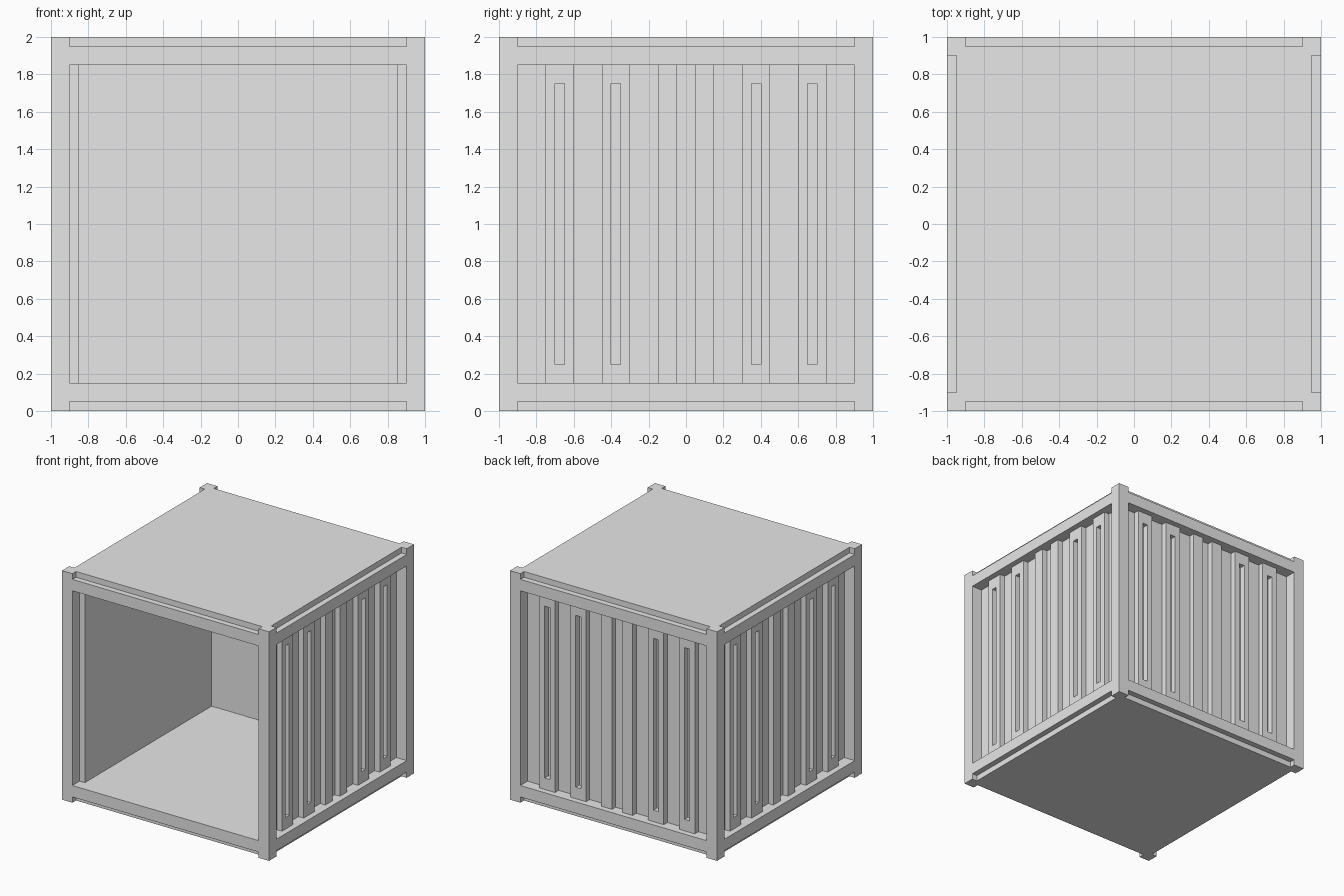
import bpy
import bmesh
from math import radians
from mathutils import Matrix, Vector

if "Cube" in bpy.data.objects:
    bpy.data.objects.remove(bpy.data.objects["Cube"], do_unlink=True)

# Single painted-metal colour
GREY = (0.8, 0.8, 0.8, 1.0)
metal = bpy.data.materials.new("light_grey_metal")
metal.use_nodes = True
metal.diffuse_color = GREY
metal.node_tree.nodes["Principled BSDF"].inputs["Base Color"].default_value = GREY

OUT = 1.0        # half size of the container
POST = 0.9       # inner edge of the posts
STEP = 0.05      # notch depth, wall thickness and rib depth
SILL, LINTEL = 0.15, 1.85


def finish(name, bm):
    bmesh.ops.recalc_face_normals(bm, faces=bm.faces)
    mesh = bpy.data.meshes.new(name)
    bm.to_mesh(mesh)
    bm.free()
    mesh.materials.append(metal)
    obj = bpy.data.objects.new(name, mesh)
    bpy.context.collection.objects.link(obj)
    return obj


def add_box(bm, lo, hi):
    lo, hi = Vector(lo), Vector(hi)
    matrix = Matrix.Translation((lo + hi) / 2) @ Matrix.Diagonal((*(hi - lo), 1))
    bmesh.ops.create_cube(bm, size=1, matrix=matrix)


def boxes(name, spans):
    bm = bmesh.new()
    for lo, hi in spans:
        add_box(bm, lo, hi)
    return finish(name, bm)


def cut(obj, spans):
    """Subtract a set of separate boxes from an object."""
    cutter = boxes("cutter", spans)
    cutter.hide_render = True
    mod = obj.modifiers.new("cut", 'BOOLEAN')
    mod.operation = 'DIFFERENCE'
    mod.solver = 'EXACT'
    mod.object = cutter
    bpy.context.view_layer.objects.active = obj
    bpy.ops.object.modifier_apply(modifier=mod.name)
    bpy.data.objects.remove(cutter, do_unlink=True)


# Frame: corner posts with floor and roof slabs, opened through both axes
frame = boxes("frame", [((-OUT, -OUT, 0), (OUT, OUT, 2 * OUT))])
cut(frame, [((-2, -POST, SILL), (2, POST, LINTEL))])
cut(frame, [((-POST, -2, SILL), (POST, 2, LINTEL))])

# Notches along the rails leave raised corner blocks
edge = OUT - STEP
for near, far in ((edge, 1.5), (-1.5, -edge)):
    for low, high in ((-0.5, STEP), (2 * OUT - STEP, 2.5)):
        cut(frame, [((near, -POST, low), (far, POST, high))])
        cut(frame, [((-POST, near, low), (POST, far, high))])

# Walls: one U-shaped shell, open at the front
inner = POST - STEP
outline = [(-POST, -POST), (-inner, -POST), (-inner, inner), (inner, inner),
           (inner, -POST), (POST, -POST), (POST, POST), (-POST, POST)]
bm = bmesh.new()
base = bm.faces.new([bm.verts.new((x, y, SILL)) for x, y in outline])
top = bmesh.ops.extrude_face_region(bm, geom=[base])["geom"]
bmesh.ops.translate(bm, vec=(0, 0, LINTEL - SILL),
                    verts=[v for v in top if isinstance(v, bmesh.types.BMVert)])
# Extruding may drop the starting face, so close any open rim
bmesh.ops.holes_fill(bm, edges=[e for e in bm.edges if e.is_boundary], sides=0)
finish("walls", bm)

# Ribs: two narrow plain ones and four wide slotted ones on each wall
ribs, slots = [], []
for side in (-1, 1):
    for centre, half in ((0.1, 0.05), (0.375, 0.075), (0.675, 0.075)):
        y = side * centre
        ribs.append(((POST, y - half, SILL), (edge, y + half, LINTEL)))
        if half > 0.06:
            slots.append(((POST - 0.1, y - 0.025, SILL + 0.1),
                          (edge + 0.1, y + 0.025, LINTEL - 0.1)))
left_ribs = boxes("left_ribs", ribs)
cut(left_ribs, slots)

for name, angle in (("back_ribs", 90), ("right_ribs", 180)):
    copy = bpy.data.objects.new(name, left_ribs.data.copy())
    copy.data.transform(Matrix.Rotation(radians(angle), 4, 'Z'))
    bpy.context.collection.objects.link(copy)
